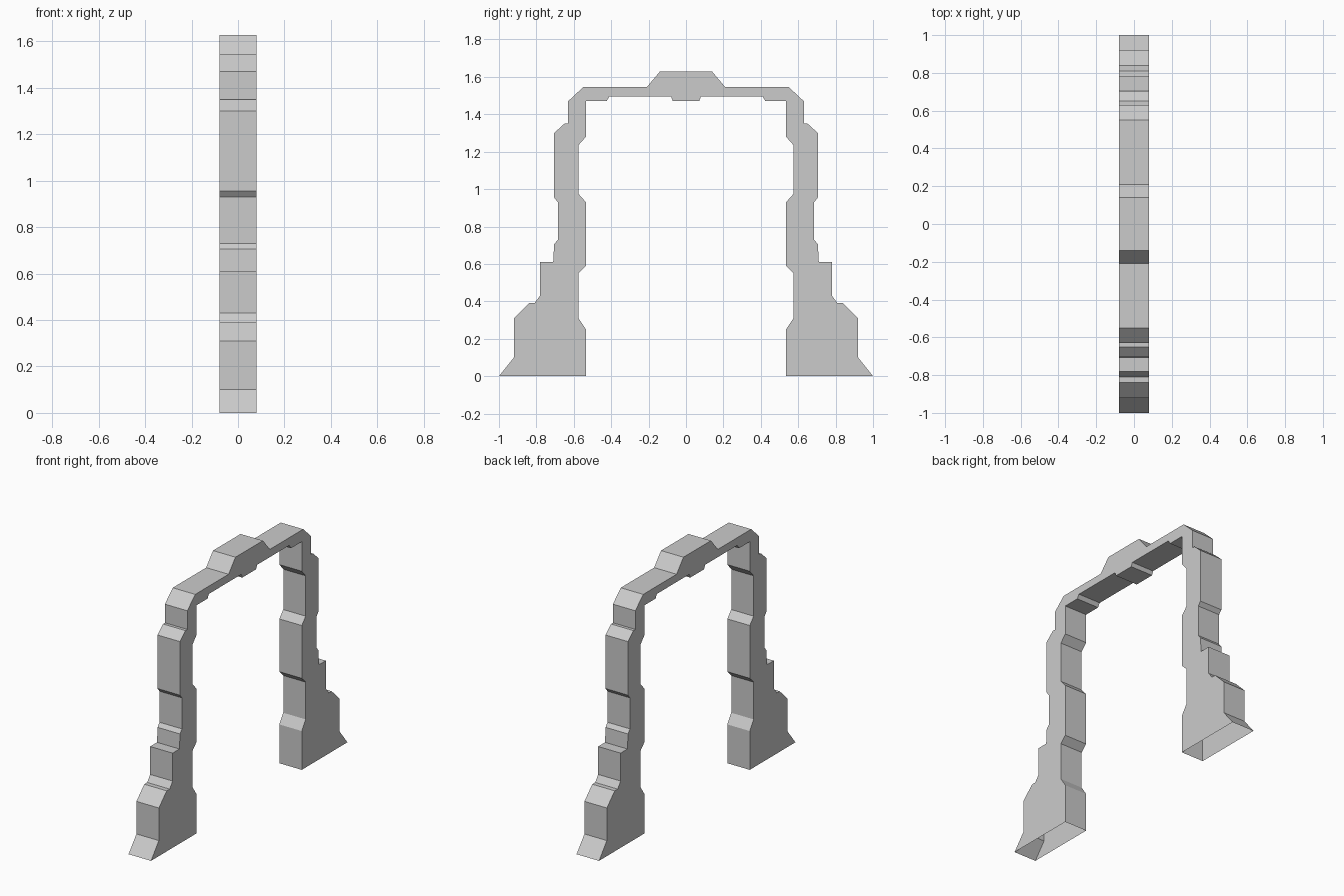
import bpy
import bmesh

cube = bpy.data.objects.get("Cube")
if cube:
    bpy.data.objects.remove(cube, do_unlink=True)

HALF_WIDTH = 0.08

# Stone colour
stone = bpy.data.materials.new("grey stone")
stone.use_nodes = True
colour = (0.6, 0.6, 0.6, 1)
stone.diffuse_color = colour
stone.node_tree.nodes["Principled BSDF"].inputs["Base Color"].default_value = colour

# Outer edge of one half (y, z), from foot to keystone
outer = [(1, 0), (.92, .1), (.92, .31), (.84, .39), (.81, .39), (.78, .43),
         (.78, .61), (.71, .61), (.705, .705), (.685, .73), (.685, .93),
         (.705, .955), (.705, 1.3), (.65, 1.35), (.63, 1.35), (.63, 1.47),
         (.55, 1.545), (.21, 1.545), (.14, 1.628)]
# Inner edge of one half, from keystone to foot
inner = [(.07, 1.47), (.08, 1.495), (.41, 1.495), (.425, 1.47), (.535, 1.47),
         (.535, 1.28), (.575, 1.235), (.575, .975), (.535, .93), (.535, .59),
         (.575, .55), (.575, .31), (.535, .25), (.535, 0)]


def mirrored(points):
    return [(-y, z) for y, z in reversed(points)]


# Full outline: up one side, over the top, and back along the opening
outline = outer + mirrored(outer) + mirrored(inner) + inner[::1]

bm = bmesh.new()
side = bm.faces.new([bm.verts.new((-HALF_WIDTH, y, z)) for y, z in outline])
result = bmesh.ops.extrude_face_region(bm, geom=[side], use_keep_orig=True)
moved = [v for v in result["geom"] if isinstance(v, bmesh.types.BMVert)]
bmesh.ops.translate(bm, vec=(2 * HALF_WIDTH, 0, 0), verts=moved)
bmesh.ops.recalc_face_normals(bm, faces=bm.faces)

# Open undersides of the feet
soles = [f for f in bm.faces if all(v.co.z < 0.001 for v in f.verts)]
bmesh.ops.delete(bm, geom=soles, context="FACES")
bmesh.ops.triangulate(bm, faces=[f for f in bm.faces if len(f.verts) > 4])

mesh = bpy.data.meshes.new("stone_arch")
bm.to_mesh(mesh)
bm.free()
mesh.materials.append(stone)
arch = bpy.data.objects.new("stone_arch", mesh)
bpy.context.collection.objects.link(arch)
